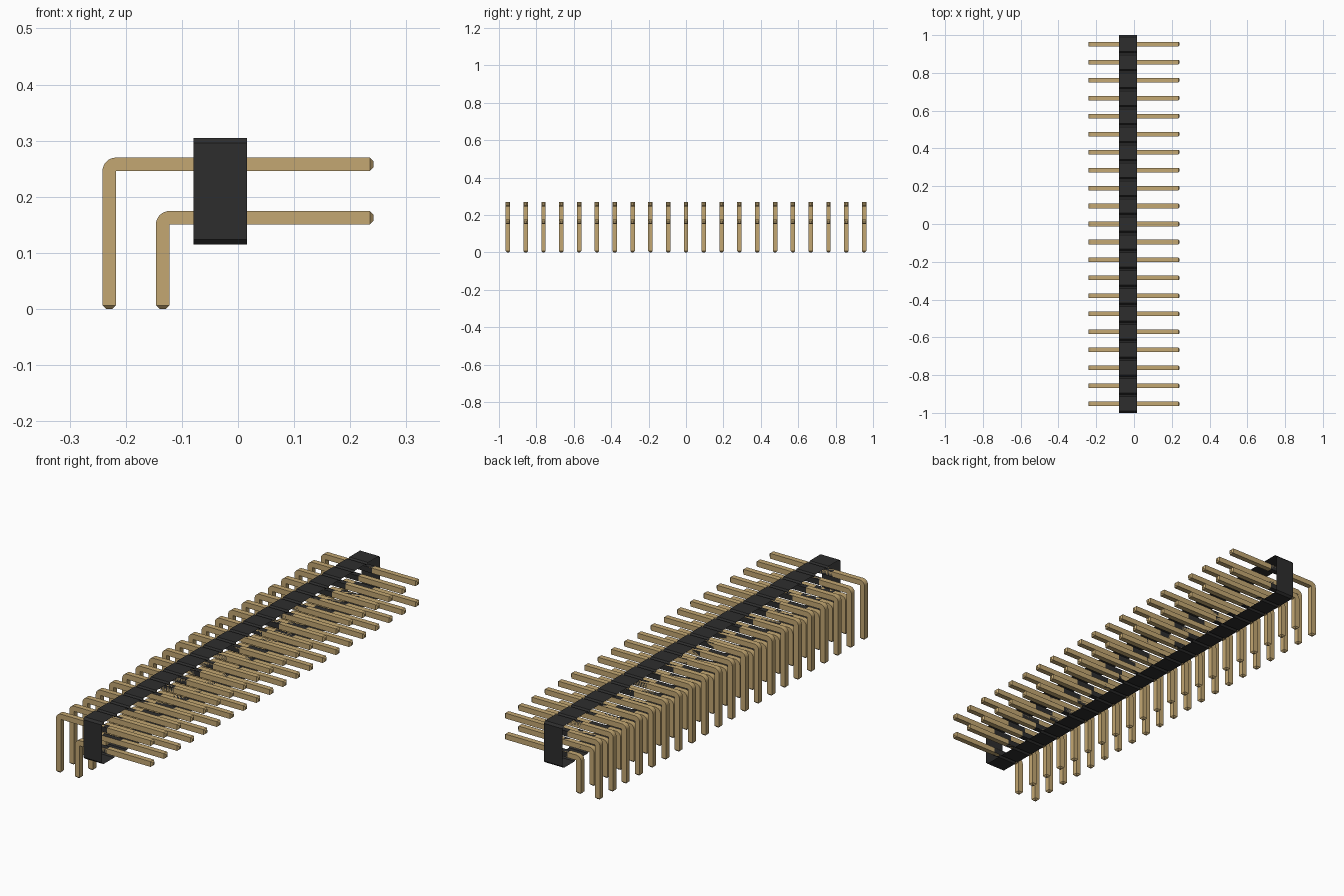
import bpy, bmesh, math

cube = bpy.data.objects.get("Cube")
if cube:
    bpy.data.objects.remove(cube, do_unlink=True)

COUNT = 21
PITCH = 2 / COUNT
HALF = 0.012                      # half the pin thickness
BODY_X0, BODY_X1 = -0.079, 0.016  # housing depth
BODY_Z0, BODY_Z1 = 0.115, 0.305   # housing height
NOTCH = 0.0093                    # corner chamfer of each housing cell
TIP_X = 0.2415
ROWS = [("upper_pin", 0.2578, -0.2295), ("lower_pin", 0.1626, -0.2295 + PITCH)]


def material(name, rgb):
    m = bpy.data.materials.new(name)
    m.use_nodes = True
    m.diffuse_color = (*rgb, 1)
    bsdf = m.node_tree.nodes["Principled BSDF"]
    bsdf.inputs["Base Color"].default_value = (*rgb, 1)
    bsdf.inputs["Roughness"].default_value = 0.6
    return m


gold = material("brass gold", (0.55, 0.39, 0.17))
black = material("black plastic", (0.027, 0.027, 0.027))


def finish(bm, name, mat):
    mesh = bpy.data.meshes.new(name)
    bm.to_mesh(mesh)
    bm.free()
    mesh.materials.append(mat)
    return mesh


def place(name, mesh, y=0.0):
    ob = bpy.data.objects.new(name, mesh)
    ob.location.y = y
    bpy.context.collection.objects.link(ob)
    return ob


def pin_mesh(name, z, x):
    """Square pin: straight contact, rounded elbow, leg, chamfered tips."""
    h, t = HALF, 0.0065
    px, pz = x + h, z - h         # inner corner of the elbow
    # each section: inner point, outer point, half width
    sections = [((TIP_X, z - h + t), (TIP_X, z + h - t), h - t),
                ((TIP_X - t, z - h), (TIP_X - t, z + h), h)]
    for i in range(9):
        a = math.pi / 2 * (1 + i / 8)
        sections.append(((px, pz), (px + 2 * h * math.cos(a), pz + 2 * h * math.sin(a)), h))
    sections += [((x + h, t), (x - h, t), h),
                 ((x + h - t, 0), (x - h + t, 0), h - t)]
    bm = bmesh.new()
    rings = []
    for (ix, iz), (ox, oz), w in sections:
        rings.append([bm.verts.new(p) for p in
                      ((ix, -w, iz), (ix, w, iz), (ox, w, oz), (ox, -w, oz))])
    for a, b in zip(rings, rings[1:]):
        for k in range(4):
            n = (k + 1) % 4
            bm.faces.new((a[k], a[n], b[n], b[k]))
    bm.faces.new(rings[0])
    bm.faces.new(rings[-1])
    bmesh.ops.remove_doubles(bm, verts=bm.verts, dist=1e-5)
    bmesh.ops.recalc_face_normals(bm, faces=bm.faces)
    return finish(bm, name, gold)


def sleeve(bm, loop):
    """Sweep a closed (y, z) outline through the housing depth, open at both ends."""
    a = [bm.verts.new((BODY_X0, y, z)) for y, z in loop]
    b = [bm.verts.new((BODY_X1, y, z)) for y, z in loop]
    for i in range(len(loop)):
        j = (i + 1) % len(loop)
        bm.faces.new((a[i], a[j], b[j], b[i]))


# Housing shell: a row of chamfered cells, open front and back
centres = [(i - (COUNT - 1) / 2) * PITCH for i in range(COUNT)]
top = []
for i, c in enumerate(centres):
    y0, y1 = c - PITCH / 2, c + PITCH / 2
    if i == 0:
        top.append((y0, BODY_Z1 - NOTCH))
    top += [(y0 + NOTCH, BODY_Z1), (y1 - NOTCH, BODY_Z1), (y1, BODY_Z1 - NOTCH)]
bottom = [(y, BODY_Z0 + BODY_Z1 - z) for y, z in reversed(top)]
bm = bmesh.new()
sleeve(bm, bottom + top)
bmesh.ops.recalc_face_normals(bm, faces=bm.faces)
place("housing_shell", finish(bm, "housing_shell", black))

# Square pin channels through the housing
bm = bmesh.new()
for c in centres:
    for _, z, _ in ROWS:
        sleeve(bm, [(c - HALF, z - HALF), (c - HALF, z + HALF),
                    (c + HALF, z + HALF), (c + HALF, z - HALF)])
place("pin_channels", finish(bm, "pin_channels", black))

# Two rows of bent pins
pins = []
for name, z, x in ROWS:
    mesh = pin_mesh(name, z, x)
    pins += [place(f"{name}_{i + 1}", mesh, c) for i, c in enumerate(centres)]

# Smooth elbows, sharp edges elsewhere
bpy.ops.object.select_all(action="DESELECT")
for ob in (pins[0], pins[COUNT]):
    ob.select_set(True)
bpy.context.view_layer.objects.active = pins[0]
bpy.ops.object.shade_smooth_by_angle(angle=math.radians(30))
